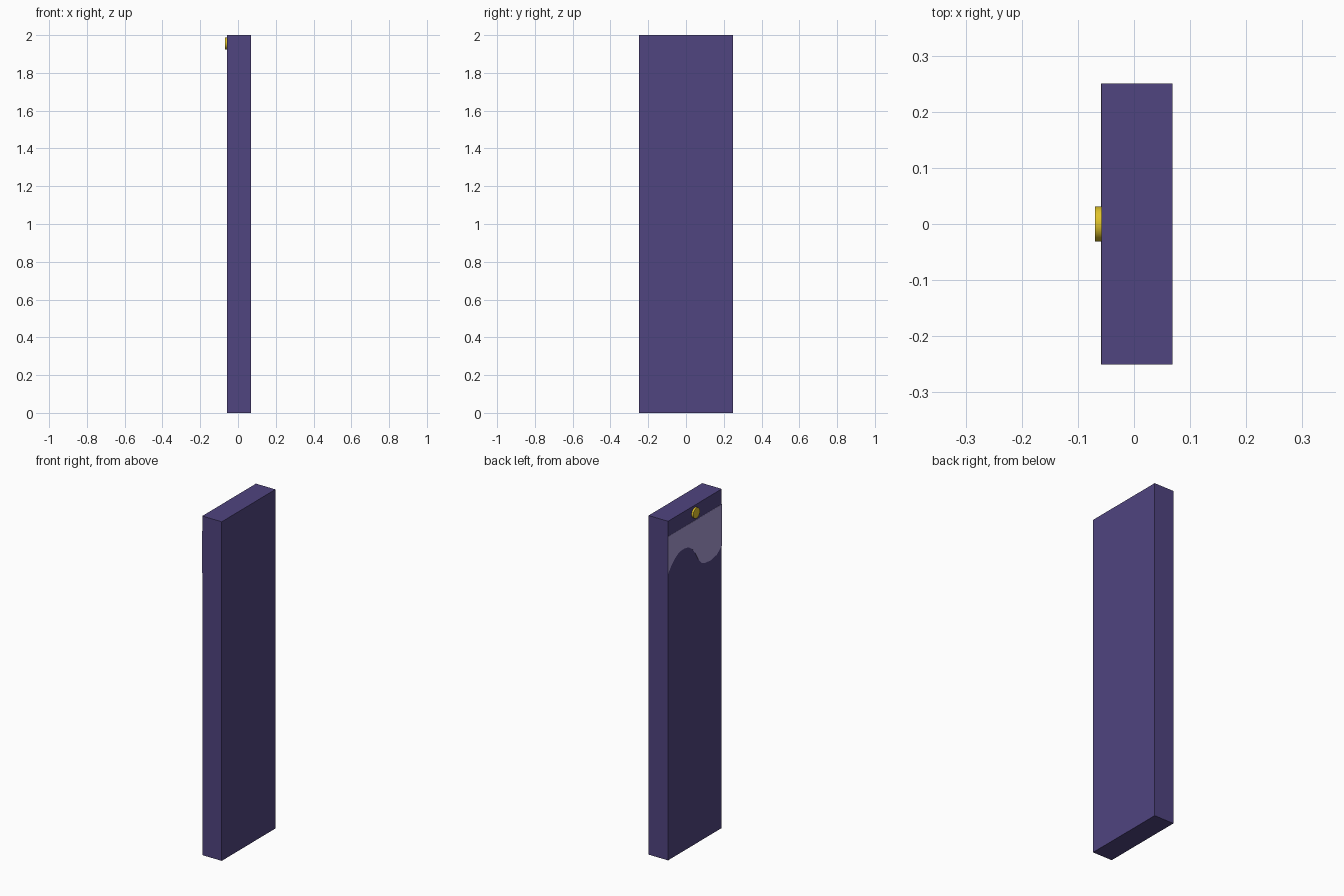
import bpy, bmesh, math
from mathutils import Matrix

if "Cube" in bpy.data.objects:
    bpy.data.objects.remove(bpy.data.objects["Cube"])


def material(name, rgb):
    m = bpy.data.materials.new(name)
    m.diffuse_color = (*rgb, 1)
    m.use_nodes = True
    m.node_tree.nodes["Principled BSDF"].inputs["Base Color"].default_value = m.diffuse_color
    return m


purple = material("dark purple", (0.08, 0.058, 0.215))
lilac = material("pale purple", (0.39, 0.33, 0.65))
gold = material("gold", (0.75, 0.55, 0.025))


def finish(name, bm, mat):
    bmesh.ops.recalc_face_normals(bm, faces=bm.faces)
    me = bpy.data.meshes.new(name)
    bm.to_mesh(me)
    bm.free()
    me.materials.append(mat)
    ob = bpy.data.objects.new(name, me)
    bpy.context.collection.objects.link(ob)
    return ob


X0, X1 = -0.058, 0.069  # slab faces

# main slab
bm = bmesh.new()
bmesh.ops.create_cube(bm, size=1, matrix=Matrix.Translation(((X0 + X1) / 2, 0, 1))
                      @ Matrix.Diagonal((X1 - X0, 0.5, 2, 1)))
finish("slab", bm, purple)

# thin wavy panel on the left face
wave = [(0.25, 1.69), (0.222, 1.725), (0.193, 1.752), (0.165, 1.77), (0.137, 1.78),
        (0.10, 1.782), (0.061, 1.775), (0.024, 1.749), (-0.005, 1.712), (-0.033, 1.665),
        (-0.06, 1.637), (-0.09, 1.624), (-0.146, 1.618), (-0.203, 1.63), (-0.25, 1.665)]
bm = bmesh.new()
outline = wave + [(-0.25, 1.91), (0.25, 1.91)]
face = bm.faces.new([bm.verts.new((X0 + 0.001, y, z)) for y, z in outline])
ext = bmesh.ops.extrude_face_region(bm, geom=[face], use_keep_orig=True)
verts = [v for v in ext["geom"] if isinstance(v, bmesh.types.BMVert)]
bmesh.ops.translate(bm, verts=verts, vec=(-0.002, 0, 0))
finish("wavy_panel", bm, lilac)

# round gold button
bm = bmesh.new()
bmesh.ops.create_cone(bm, cap_ends=True, segments=32, radius1=0.031, radius2=0.031, depth=0.013,
                      matrix=Matrix.Translation((-0.0628, 0, 1.956))
                      @ Matrix.Rotation(math.pi / 2, 4, 'Y'))
button = finish("button", bm, gold)
bpy.context.view_layer.objects.active = button
button.select_set(True)
bpy.ops.object.shade_smooth_by_angle()
